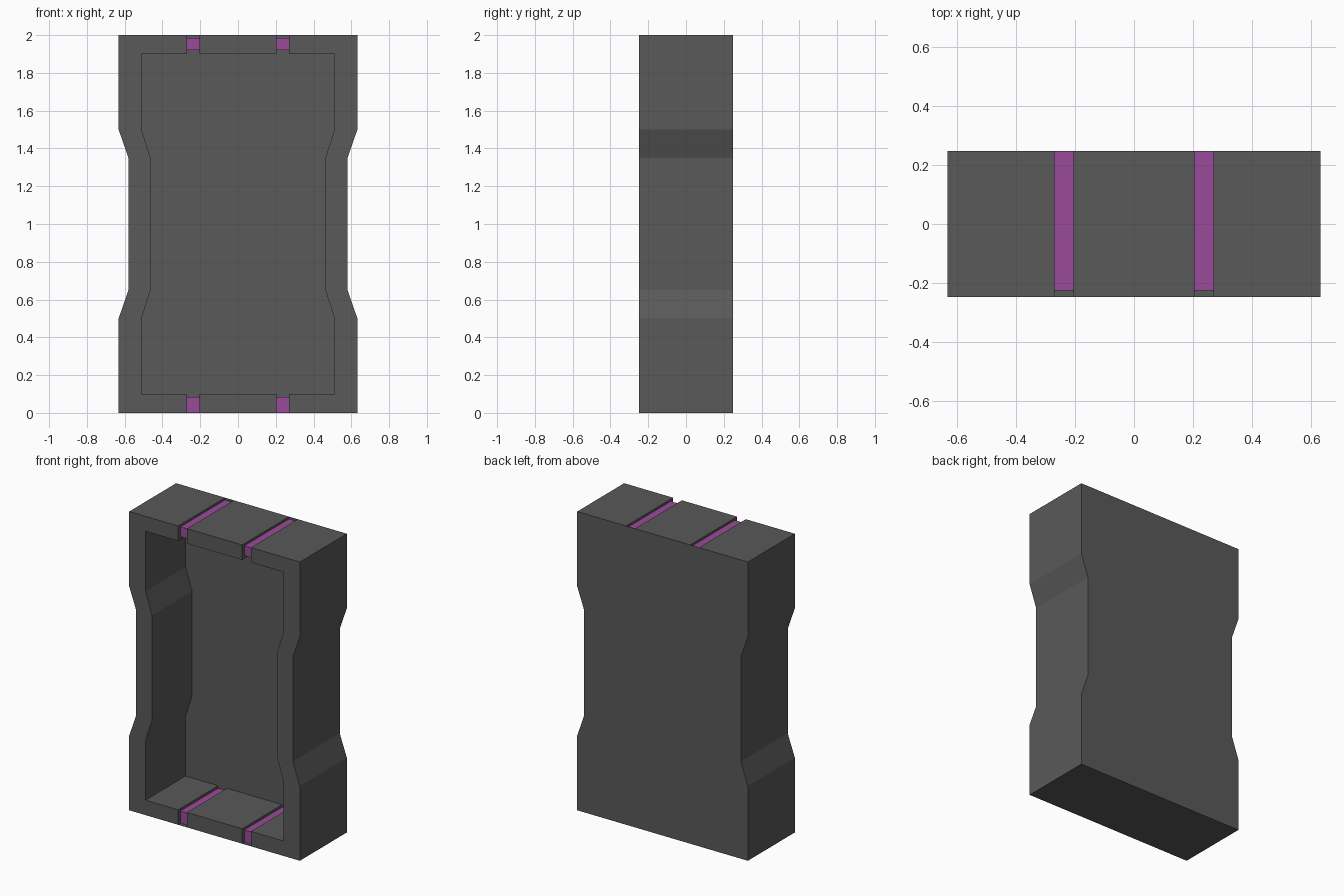
import bpy, bmesh

if "Cube" in bpy.data.objects:
    bpy.data.objects.remove(bpy.data.objects["Cube"])

D = 0.248          # half depth
FLOOR = 0.175      # y of the recess floor
BAR_X, BAR_W = 0.237, 0.065


def prism(name, pts, y0, y1):
    """Extrude an XZ outline between two y values."""
    bm = bmesh.new()
    face = bm.faces.new([bm.verts.new((x, y0, z)) for x, z in pts])
    ext = bmesh.ops.extrude_face_region(bm, geom=[face])
    verts = [v for v in ext["geom"] if isinstance(v, bmesh.types.BMVert)]
    bmesh.ops.translate(bm, verts=verts, vec=(0, y1 - y0, 0))
    bmesh.ops.recalc_face_normals(bm, faces=bm.faces)
    me = bpy.data.meshes.new(name)
    bm.to_mesh(me)
    bm.free()
    ob = bpy.data.objects.new(name, me)
    bpy.context.collection.objects.link(ob)
    return ob


def box(name, cx, w, y0, y1, z0, z1):
    a, b = cx - w / 2, cx + w / 2
    return prism(name, [(a, z0), (b, z0), (b, z1), (a, z1)], y0, y1)


def waisted(wide, narrow, z0, z1):
    """Symmetric outline with a narrower waist."""
    right = [(wide, z0), (wide, 0.5), (narrow, 0.65),
             (narrow, 1.35), (wide, 1.5), (wide, z1)]
    return right + [(-x, z) for x, z in reversed(right)]


def cut(target, cutter):
    mod = target.modifiers.new("cut", "BOOLEAN")
    mod.operation = "DIFFERENCE"
    mod.solver = "EXACT"
    mod.object = cutter
    cutter.hide_render = True
    bpy.context.view_layer.objects.active = target
    bpy.ops.object.modifier_apply(modifier=mod.name)
    bpy.data.objects.remove(cutter)


def material(name, rgb):
    m = bpy.data.materials.new(name)
    m.diffuse_color = (*rgb, 1)
    m.use_nodes = True
    m.node_tree.nodes["Principled BSDF"].inputs["Base Color"].default_value = m.diffuse_color
    return m


grey = material("dark_grey", (0.1, 0.1, 0.1))
purple = material("purple", (0.32, 0.07, 0.32))

# Housing: waisted block hollowed from the front
housing = prism("housing", waisted(0.632, 0.58, 0, 2), -D, D)
housing.data.materials.append(grey)
cut(housing, prism("recess_cutter", waisted(0.511, 0.463, 0.1, 1.9), -D - 0.1, FLOOR))

# Slots through the top and bottom walls, each holding a recessed bar
for side, x in (("left", -BAR_X), ("right", BAR_X)):
    cut(housing, box("top_slot_cutter", x, BAR_W, -D - 0.1, FLOOR, 1.85, 2.1))
    cut(housing, box("top_groove_cutter", x, BAR_W, 0.1, D - 0.002, 1.92, 2.1))
    cut(housing, box("bottom_slot_cutter", x, BAR_W, -D - 0.1, FLOOR, 0.003, 0.15))
    for level, y1, z0, z1 in (("top", D - 0.002, 1.92, 1.985),
                              ("bottom", FLOOR, 0.003, 0.083)):
        bar = box(f"{level}_bar_{side}", x, BAR_W, -0.225, y1, z0, z1)
        bar.data.materials.append(purple)
